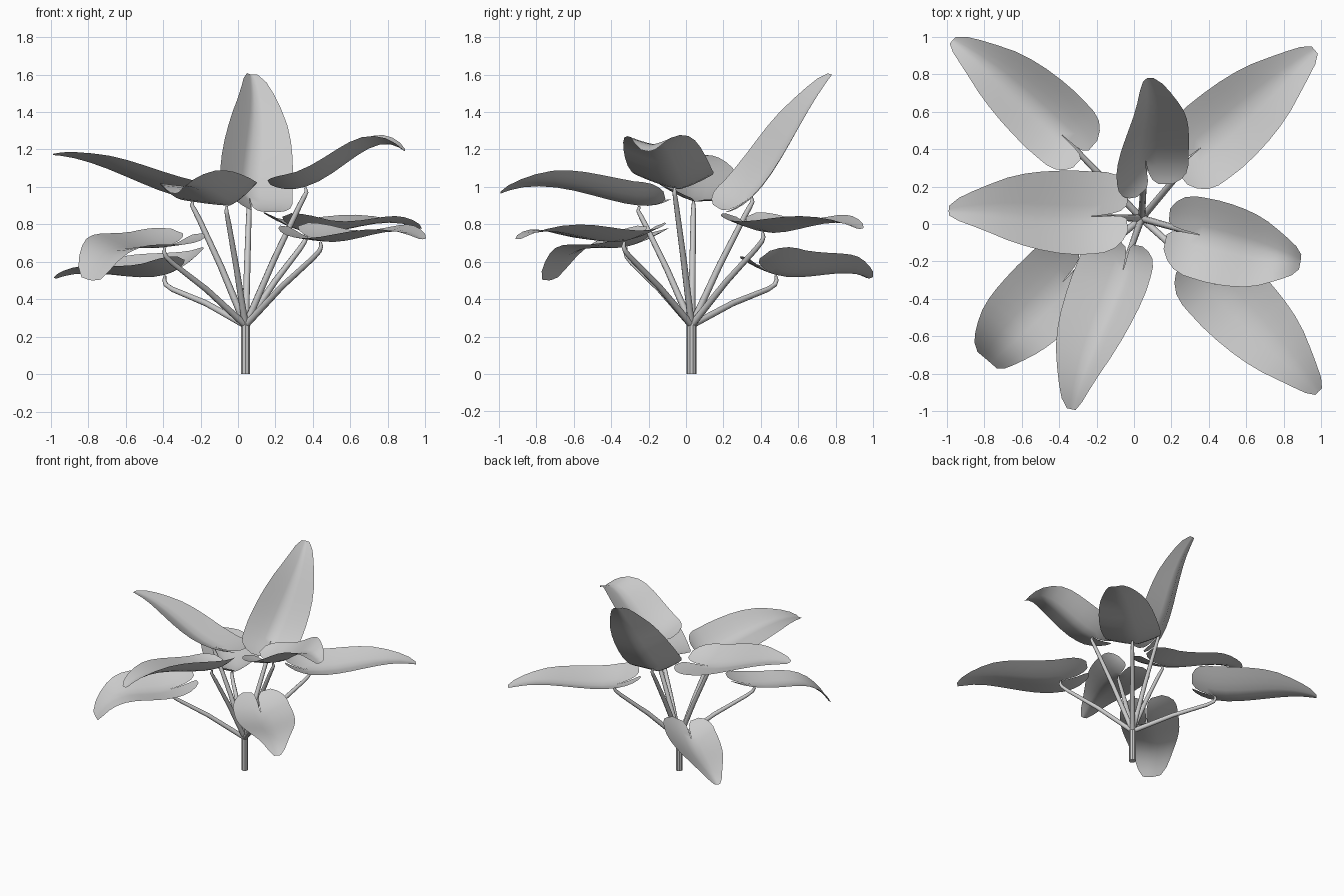
import bpy, bmesh, math
from mathutils import Vector as V

if "Cube" in bpy.data.objects:
    bpy.data.objects.remove(bpy.data.objects["Cube"])

HUB = V((0.04, 0.03, 0.29))
# Leaf outline: (position along rib, half-width factor, inner notch edge)
OUTLINE = [(-.26, .50, .16), (-.22, .72, .06), (-.16, .89, .025), (-.08, .98, .012),
           (0, 1, 0), (.12, 1.02, 0), (.25, 1, 0), (.38, .95, 0), (.5, .87, 0),
           (.62, .75, 0), (.74, .58, 0), (.85, .42, 0), (.94, .28, 0), (1, .12, 0)]
COLS = 5


def add_mesh(name, bm):
    me = bpy.data.meshes.new(name)
    bm.to_mesh(me)
    bm.free()
    for p in me.polygons:
        p.use_smooth = len(p.vertices) == 4
    bpy.context.collection.objects.link(bpy.data.objects.new(name, me))


def rib_point(pts, t):
    # smooth curve through lobe, stalk joint, middle and tip
    knots = (-.25, 0, .5, 1)
    out = V((0, 0, 0))
    for i, p in enumerate(pts):
        f = 1
        for j, k in enumerate(knots):
            if j != i:
                f *= (t - k) / (knots[i] - k)
        out += p * f
    return out


def leaf(name, lobe, joint, mid, tip, left, right, blunt=1.0):
    pts = [V(p) for p in (lobe, joint, mid, tip)]
    bm = bmesh.new()
    for side, flip in ((V(left), False), (V(right), True)):
        rows = []
        for t, w, gap in OUTLINE:
            if t > 0:
                w = w ** blunt
            base = rib_point(pts, t)
            row = []
            for c in range(COLS):
                s = gap + (w - gap) * c / (COLS - 1)
                co = base + side * s
                co.z += side.z * (s ** 1.3 - s)
                row.append(bm.verts.new(co))
            rows.append(row)
        for a, b in zip(rows, rows[1:]):
            for c in range(COLS - 1):
                q = [a[c], b[c], b[c + 1], a[c + 1]]
                bm.faces.new(q[::-1] if flip else q)
    bmesh.ops.remove_doubles(bm, verts=bm.verts, dist=0.0005)
    add_mesh(name, bm)
    stalk(name + "_stalk", pts[1])


def stalk(name, joint, sides=8):
    # tapered tube that turns upward just under the leaf
    up = V((0, 0, 1))
    out = V((joint.x - HUB.x, joint.y - HUB.y, 0)).normalized()
    bend = joint - up * .065 - out * .015
    path = [(HUB - up * .03, .019), (HUB.lerp(bend, .5), .017), (HUB.lerp(bend, .93), .0145),
            (bend + out * .008 + up * .012, .013), (joint + out * .006 - up * .028, .011),
            (joint - up * .004, .007)]
    across = up.cross(out)
    bm = bmesh.new()
    rings = []
    for i, (p, r) in enumerate(path):
        a, b = path[max(i - 1, 0)][0], path[min(i + 1, len(path) - 1)][0]
        n = (b - a).normalized().cross(across)
        angles = [math.tau * k / sides for k in range(sides)]
        rings.append([bm.verts.new(p + (across * math.cos(t) + n * math.sin(t)) * r)
                      for t in angles])
    for a, b in zip(rings, rings[1:]):
        for k in range(sides):
            j = (k + 1) % sides
            bm.faces.new((a[k], a[j], b[j], b[k]))
    bm.faces.new(rings[0])
    bm.faces.new(rings[-1])
    bmesh.ops.recalc_face_normals(bm, faces=bm.faces)
    add_mesh(name, bm)


# Main stem
bpy.ops.mesh.primitive_cylinder_add(vertices=10, radius=.026, depth=.3,
                                    location=(HUB.x, HUB.y, .15))
bpy.context.object.name = "main_stem"
bpy.ops.object.shade_smooth_by_angle()

# Lower leaves
leaf("leaf_back_left", (-.27, .37, .60), (-.39, .48, .53), (-.67, .74, .53),
     (-.97, .98, .51), (-.12, -.13, .06), (.14, .16, .13))
leaf("leaf_back_right", (.22, .30, .83), (.36, .41, .76), (.66, .67, .79),
     (.965, .93, .775), (-.14, .16, .07), (.14, -.17, .06))
leaf("leaf_front_right", (.30, -.19, .78), (.44, -.33, .71), (.72, -.61, .745),
     (.985, -.895, .72), (.16, .14, .06), (-.14, -.15, .02))
leaf("leaf_front_left", (-.27, -.18, .74), (-.39, -.32, .68), (-.61, -.54, .67),
     (-.78, -.73, .50), (.15, -.13, .02), (-.18, .15, .08), .55)

# Upper leaves
leaf("leaf_left", (-.05, .06, .93), (-.24, .04, .93), (-.61, .06, 1.06),
     (-.99, .07, 1.17), (.02, -.20, .10), (.03, .24, .01))
leaf("leaf_right", (.19, -.02, 1.0), (.36, -.06, 1.00), (.64, -.13, 1.17),
     (.89, -.20, 1.19), (.02, .20, .09), (-.05, -.23, .08), .8)
leaf("leaf_back", (.09, .22, .87), (.06, .35, .95), (.08, .56, 1.25),
     (.07, .78, 1.60), (-.15, -.14, .09), (.23, 0, -.01), .9)
leaf("leaf_front", (-.03, -.11, .92), (-.06, -.25, .90), (-.20, -.60, .98),
     (-.33, -.99, .965), (.15, -.03, .13), (-.24, .05, .03))
